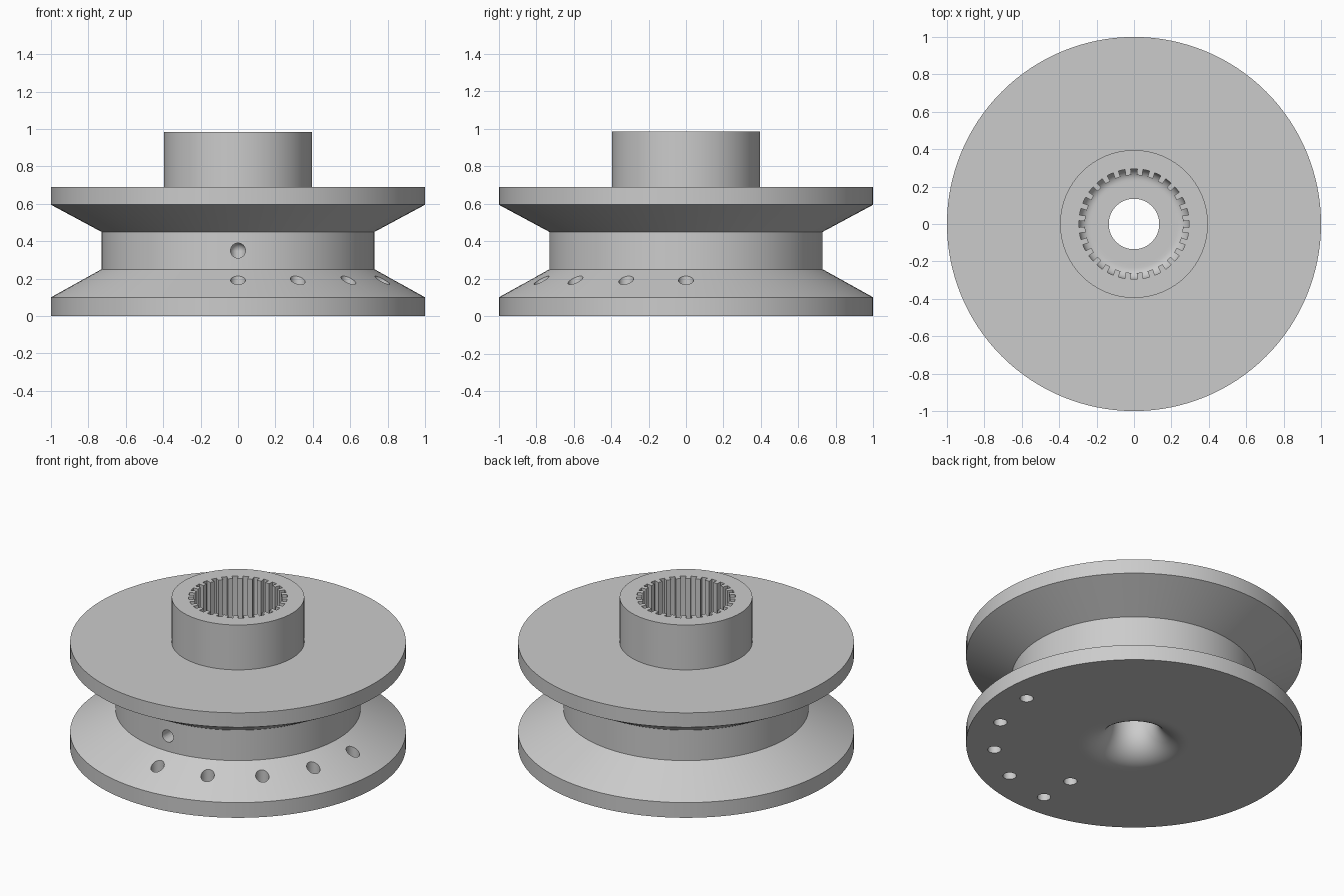
import bpy
import bmesh
from math import cos, sin, pi, radians
from mathutils import Matrix, Vector

cube = bpy.data.objects.get("Cube")
if cube:
    bpy.data.objects.remove(cube, do_unlink=True)

# Single grey material
GREY = (0.6, 0.6, 0.6, 1.0)
grey = bpy.data.materials.new("plain_grey")
grey.use_nodes = True
grey.diffuse_color = GREY
grey.node_tree.nodes["Principled BSDF"].inputs["Base Color"].default_value = GREY


def make_object(name, bm):
    bmesh.ops.recalc_face_normals(bm, faces=bm.faces)
    mesh = bpy.data.meshes.new(name)
    bm.to_mesh(mesh)
    bm.free()
    mesh.materials.append(grey)
    obj = bpy.data.objects.new(name, mesh)
    bpy.context.collection.objects.link(obj)
    return obj


def lathe(name, profile, segments):
    """Revolve a closed (radius, height) outline around z."""
    bm = bmesh.new()
    rings = []
    for i in range(segments):
        a = 2 * pi * i / segments
        rings.append([bm.verts.new((r * cos(a), r * sin(a), z)) for r, z in profile])
    count = len(profile)
    for i in range(segments):
        here, there = rings[i], rings[(i + 1) % segments]
        for j in range(count):
            k = (j + 1) % count
            bm.faces.new((here[j], there[j], there[k], here[k]))
    return make_object(name, bm)


def arc(cx, cz, radius, start, end, steps=12):
    angles = [radians(start + (end - start) * i / steps) for i in range(steps + 1)]
    return [(cx + radius * cos(a), cz + radius * sin(a)) for a in angles]


def activate(obj):
    bpy.ops.object.select_all(action="DESELECT")
    obj.select_set(True)
    bpy.context.view_layer.objects.active = obj


# Pulley body: V flanges, drum, hub, rounded socket and flared bore
BORE, FLARE = 0.135, 0.18
SOCKET, FILLET, FLOOR = 0.295, 0.06, 0.55
HUB_TOP = 0.985
outline = [(0.34, 0), (1, 0), (1, 0.10), (0.73, 0.25), (0.73, 0.45), (1, 0.595),
           (1, 0.69), (0.395, 0.69), (0.395, HUB_TOP), (SOCKET, HUB_TOP)]
outline += arc(SOCKET - FILLET, FLOOR + FILLET, FILLET, 0, -90, 8)
outline += [(0.22, FLOOR), (BORE, FLOOR)]
outline += arc(BORE + FLARE, FLARE, FLARE, 180, 270)
body = lathe("pulley_body", outline, 128)


# Drill holes through the lower flange and an elbow into the drum
def drill(start, end, radius=0.04):
    start, end = Vector(start), Vector(end)
    axis = end - start
    turn = axis.to_track_quat("Z", "Y").to_matrix().to_4x4()
    bm = bmesh.new()
    bmesh.ops.create_cone(bm, cap_ends=True, segments=32, radius1=radius,
                          radius2=radius, depth=axis.length,
                          matrix=Matrix.Translation((start + end) / 2) @ turn)
    return make_object("drill_cutter", bm)


cutters = []
for i in range(5):
    a = radians(-90 + 22.5 * i)
    x, y = 0.835 * cos(a), 0.835 * sin(a)
    cutters.append(drill((x, y, -0.1), (x, y, 0.4)))
corner = (0, -0.59, 0.35)
cutters.append(drill((0, -0.59, -0.1), corner))
cutters.append(drill((0, -0.85, 0.35), corner))
ball = bmesh.new()
bmesh.ops.create_uvsphere(ball, u_segments=24, v_segments=12, radius=0.0405,
                          matrix=Matrix.Translation(corner))
cutters.append(make_object("elbow_cutter", ball))

activate(body)
for cutter in cutters:
    cutter.hide_render = True
    mod = body.modifiers.new("hole", "BOOLEAN")
    mod.operation = "DIFFERENCE"
    mod.solver = "EXACT"
    mod.object = cutter
    bpy.ops.object.modifier_apply(modifier=mod.name)
    bpy.data.objects.remove(cutter, do_unlink=True)
bpy.ops.object.shade_smooth_by_angle(angle=radians(30))

# Spline teeth around the socket wall
TEETH = 28
inner, outer, base = 0.262, SOCKET + 0.002, FLOOR + 0.01
bm = bmesh.new()
for i in range(TEETH):
    spin = Matrix.Rotation(2 * pi * (i + 0.5) / TEETH, 4, "Z")
    place = Matrix.Translation(((inner + outer) / 2, 0, (base + HUB_TOP) / 2))
    size = Matrix.Diagonal((outer - inner, 0.03, HUB_TOP - base, 1))
    bmesh.ops.create_cube(bm, size=1, matrix=spin @ place @ size)
make_object("spline_teeth", bm)
